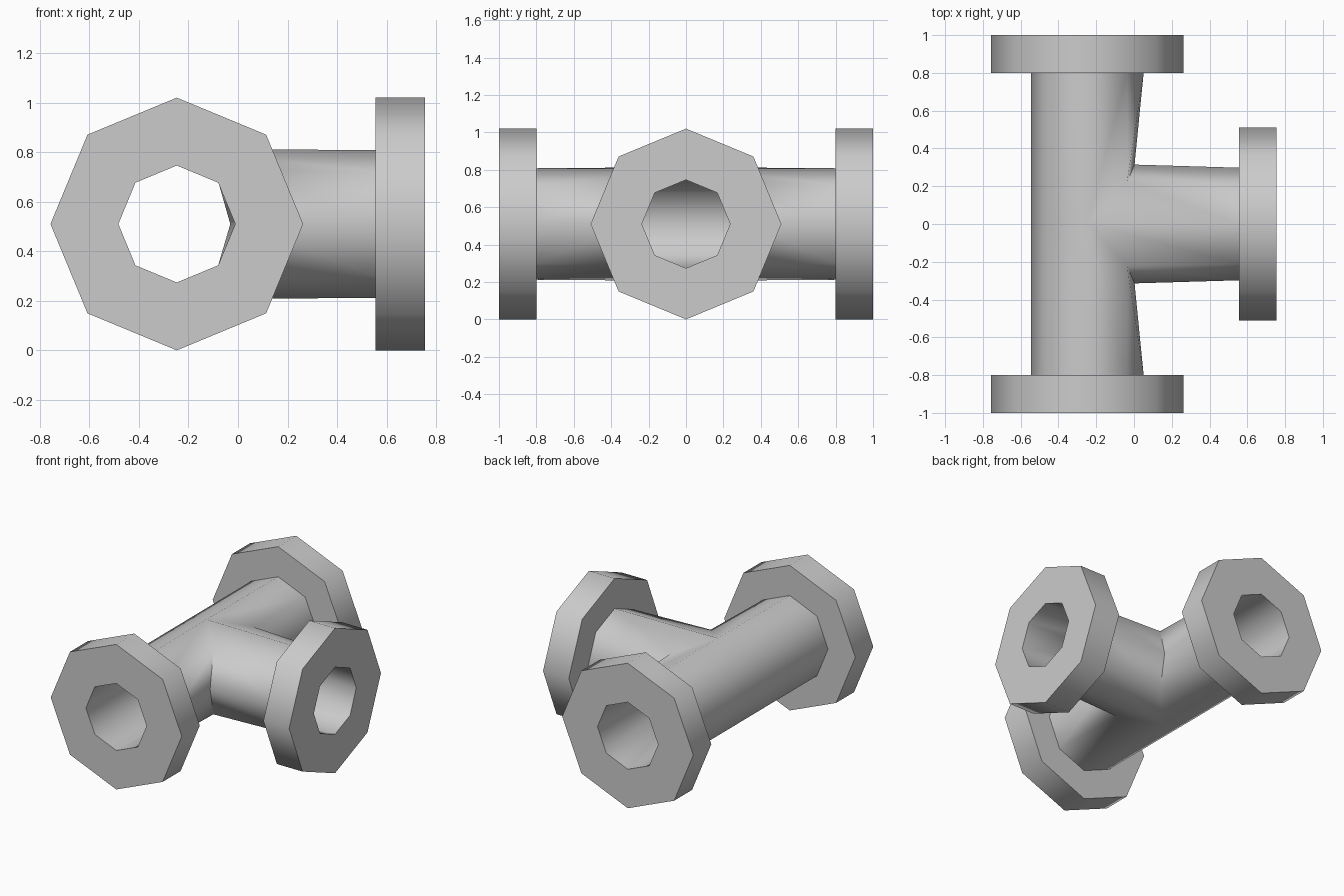
import bpy, bmesh
from math import cos, sin, pi

if "Cube" in bpy.data.objects:
    bpy.data.objects.remove(bpy.data.objects["Cube"])

CX, CZ = -0.247, 0.51          # axis of the main pipe
N = 8
bm = bmesh.new()


def vert(x, y, z):
    return bm.verts.new((CX + x, y, CZ + z))


def main_ring(r, y):
    return [vert(r * cos(k * pi / 4), y, r * sin(k * pi / 4)) for k in range(N)]


def branch_ring(r, x):
    return [vert(x - CX, r * cos(k * pi / 4), r * sin(k * pi / 4)) for k in range(N)]


def bridge(a, b):
    for k in range(N):
        n = (k + 1) % N
        bm.faces.new((a[k], a[n], b[n], b[k]))


def tee(r, y_end, x_end, dip, flare):
    """Octagonal tee surface; returns its three open end rings."""
    joint = []
    for k in range(N):
        c, s = cos(k * pi / 4), sin(k * pi / 4)
        x = r * abs(c)
        if k % 4 == 0:
            x -= dip           # crotch is pulled in toward the axis
        joint.append(vert(x, r * c * flare, r * s * (flare if k % 2 else 1.02)))
    back = {k: vert(r * cos(k * pi / 4), 0, r * sin(k * pi / 4)) for k in (3, 4, 5)}
    ends = []
    for side in (1, -1):
        ring = main_ring(r, side * y_end)
        seam = []
        for k in range(N):
            if k in back:
                seam.append(back[k])
            else:
                seam.append(joint[k] if side > 0 else joint[(4 - k) % N])
        bridge(ring, seam)
        ends.append(ring)
    ring = branch_ring(r, x_end)
    bridge(joint, ring)
    ends.append(ring)
    return ends


# outer body and bore
outer = tee(0.298, 0.80, 0.555, 0.048, 1.055)
inner = tee(0.236, 1.00, 0.755, 0.02, 1.03)

# flanges joining the outer body to the bore at each end
R = 0.51
flanges = [(main_ring(R, 0.8), main_ring(R, 1.0)),
           (main_ring(R, -0.8), main_ring(R, -1.0)),
           (branch_ring(R, 0.555), branch_ring(R, 0.755))]
for o, i, (near, far) in zip(outer, inner, flanges):
    bridge(o, near)
    bridge(near, far)
    bridge(far, i)

bmesh.ops.recalc_face_normals(bm, faces=bm.faces)
mesh = bpy.data.meshes.new("pipe_tee")
bm.to_mesh(mesh)
bm.free()
obj = bpy.data.objects.new("pipe_tee", mesh)
bpy.context.collection.objects.link(obj)

# smooth walls, sharp flange edges
bpy.context.view_layer.objects.active = obj
obj.select_set(True)
bpy.ops.object.shade_smooth_by_angle(angle=pi / 3)
